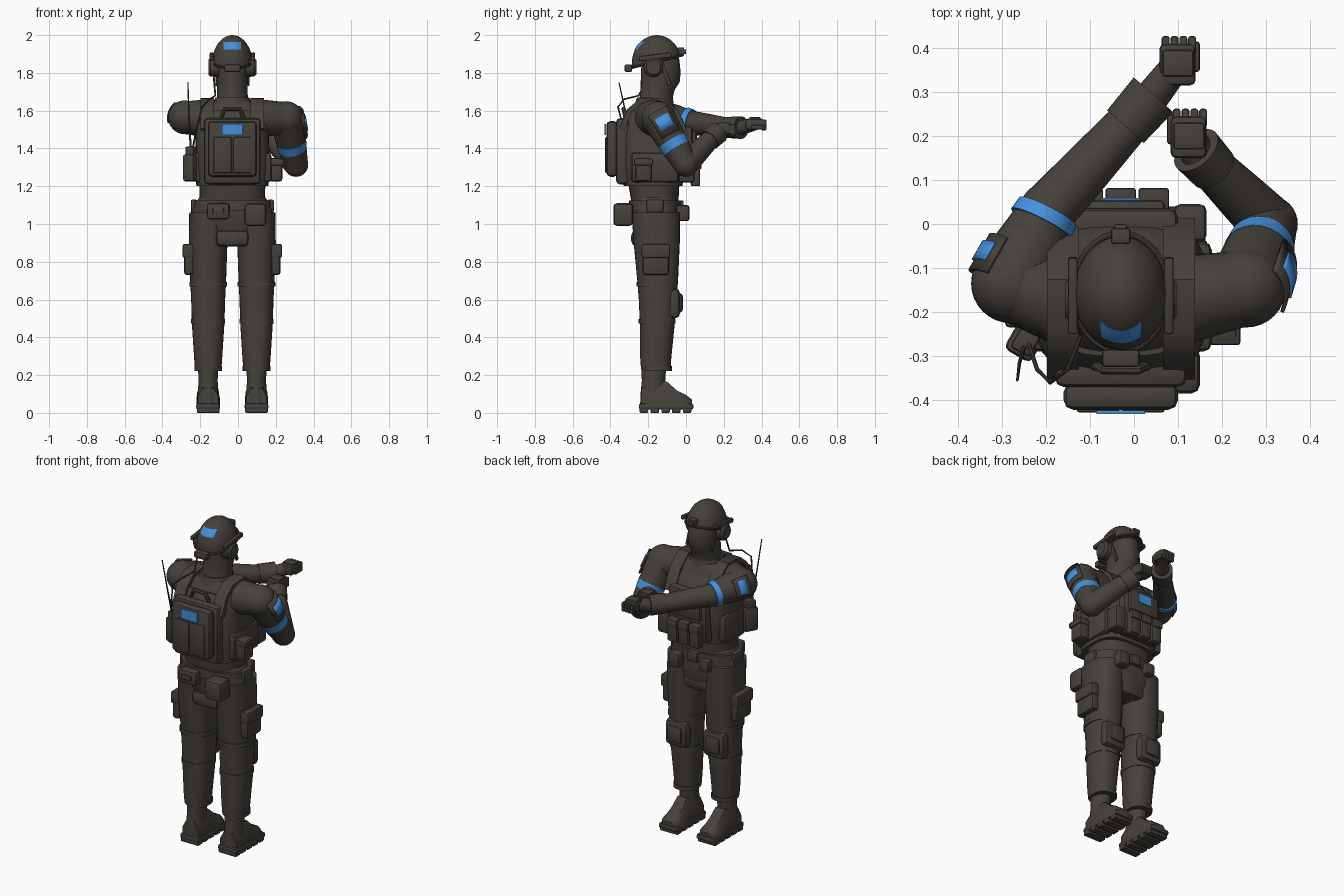
import bpy, bmesh, math
from mathutils import Vector, Matrix

cube = bpy.data.objects.get("Cube")
if cube:
    bpy.data.objects.remove(cube)

C = -0.03  # centre line of the body


def material(name, rgb):
    m = bpy.data.materials.new(name)
    m.use_nodes = True
    m.diffuse_color = (*rgb, 1)
    bsdf = m.node_tree.nodes["Principled BSDF"]
    bsdf.inputs["Base Color"].default_value = (*rgb, 1)
    bsdf.inputs["Roughness"].default_value = 0.8
    return m


DARK = material("dark olive brown", (0.06, 0.052, 0.043))
BLUE = material("marker blue", (0.06, 0.28, 0.72))


def finish(name, bm, mat=DARK):
    bmesh.ops.recalc_face_normals(bm, faces=bm.faces[:])
    mesh = bpy.data.meshes.new(name)
    bm.to_mesh(mesh)
    bm.free()
    mesh.materials.append(mat)
    ob = bpy.data.objects.new(name, mesh)
    bpy.context.collection.objects.link(ob)
    bpy.ops.object.select_all(action="DESELECT")
    bpy.context.view_layer.objects.active = ob
    ob.select_set(True)
    bpy.ops.object.shade_smooth_by_angle(angle=math.radians(40))
    return ob


def box(name, xs, ys, zs, bevel=0.01, rot=(0, 0, 0), mat=DARK):
    """Bevelled block given by its extents, turned about its centre."""
    bm = bmesh.new()
    bmesh.ops.create_cube(bm, size=1)
    spans = (xs, ys, zs)
    bmesh.ops.scale(bm, vec=[abs(b - a) for a, b in spans], verts=bm.verts)
    if bevel:
        bmesh.ops.bevel(bm, geom=bm.edges[:], offset=bevel, segments=2, profile=0.5, affect="EDGES")
    for axis, angle in zip("XYZ", rot):
        bmesh.ops.rotate(bm, matrix=Matrix.Rotation(math.radians(angle), 3, axis), verts=bm.verts)
    bmesh.ops.translate(bm, vec=[(a + b) / 2 for a, b in spans], verts=bm.verts)
    return finish(name, bm, mat)


def skin(name, rings, closed=True, mat=DARK):
    """Join equal rings of points into a surface."""
    bm = bmesh.new()
    rows = [[bm.verts.new(p) for p in ring] for ring in rings]
    n = len(rows[0])
    for a, b in zip(rows, rows[1:]):
        for i in range(n if closed else n - 1):
            j = (i + 1) % n
            bm.faces.new((a[i], a[j], b[j], b[i]))
    if closed:
        bm.faces.new(rows[0])
        bm.faces.new(rows[-1])
    return finish(name, bm, mat)


def loft(name, x, sections, power=2.0, sides=32):
    """Stack of rounded sections: height, centre y, half width, half depth."""
    def spread(v):
        return math.copysign(abs(v) ** (2 / power), v)
    turns = [math.tau * i / sides for i in range(sides)]
    return skin(name, [[(x + rx * spread(math.cos(t)), cy + ry * spread(math.sin(t)), z)
                        for t in turns] for z, cy, rx, ry in sections])


def tube(name, path, radii, sides=24, arc=None, mat=DARK):
    """Tube along a path; an arc (middle direction, half angle) gives a curved plate."""
    pts = [Vector(p) for p in path]
    rings = []
    for i, p in enumerate(pts):
        d = (pts[min(i + 1, len(pts) - 1)] - pts[max(i - 1, 0)]).normalized()
        ref = Vector(arc[0]) if arc else Vector((0.3, 0.1, 1))
        u = (ref - d * ref.dot(d)).normalized()
        v = d.cross(u)
        if arc:
            turns = [arc[1] * (2 * k / sides - 1) for k in range(sides + 1)]
        else:
            turns = [math.tau * k / sides for k in range(sides)]
        rings.append([p + radii[i] * (u * math.cos(t) + v * math.sin(t)) for t in turns])
    ob = skin(name, rings, arc is None, mat)
    if arc:
        solid = ob.modifiers.new("thickness", "SOLIDIFY")
        solid.thickness = 0.008
        solid.offset = 0
    return ob


def ball(name, centre, size, cut=None):
    bm = bmesh.new()
    bmesh.ops.create_uvsphere(bm, u_segments=32, v_segments=20, radius=1)
    bmesh.ops.scale(bm, vec=size, verts=bm.verts)
    bmesh.ops.translate(bm, vec=centre, verts=bm.verts)
    if cut:
        geom = bm.verts[:] + bm.edges[:] + bm.faces[:]
        res = bmesh.ops.bisect_plane(bm, geom=geom, plane_co=cut[0], plane_no=cut[1], clear_inner=True)
        edges = [e for e in res["geom_cut"] if isinstance(e, bmesh.types.BMEdge)]
        bmesh.ops.edgeloop_fill(bm, edges=edges)
    return finish(name, bm)


# Head, helmet and headset
loft("head_and_neck", C, [(1.58, -.17, .1, .1), (1.66, -.16, .083, .087), (1.71, -.15, .08, .09),
     (1.75, -.137, .082, .103), (1.8, -.133, .085, .105), (1.87, -.135, .085, .1), (1.93, -.14, .06, .08)])
HC, HR = (C, -.155, 1.85), (.107, .132, .15)
ball("helmet", HC, HR, ((C, -.155, 1.855), (0, -.25, 1)))
tube("helmet_rim", [(C + .108 * math.cos(t), -.155 + .134 * math.sin(t), 1.86 + .033 * math.sin(t))
     for t in [math.tau * i / 32 for i in range(33)]], [.007] * 33, 8)
box("helmet_front_mount", (C - .022, C + .022), (-.045, -.01), (1.89, 1.935), .006)
box("helmet_front_lamp", (C - .014, C + .014), (-.02, .0), (1.9, 1.925), .004)
box("helmet_rear_pack", (C - .043, C + .043), (-.325, -.285), (1.805, 1.845), .008)
rows = [[(x, HC[1] - 1.025 * HR[1] * math.sqrt(1 - ((x - C) / HR[0]) ** 2 - ((z - HC[2]) / HR[2]) ** 2), z)
         for x in [C - .046 + .0115 * i for i in range(9)]] for z in (1.925, 1.938, 1.951, 1.964)]
skin("helmet_patch", rows, False, BLUE)
for s, side in ((-1, "right"), (1, "left")):
    tube(side + "_ear_cup", [(C + s * d, -.172, 1.83) for d in (.07, .115, .127)], [.052, .05, .038])
    box(side + "_helmet_rail", (C + s * .098, C + s * .12), (-.25, -.075), (1.872, 1.898), .006, (7, 0, 0))
    box(side + "_chin_strap", (C + s * .079, C + s * .09), (-.12, -.1), (1.73, 1.87), .003, (20, 0, 0))

# Torso, collar and vest
loft("torso", C, [(1.12, -.165, .172, .125), (1.21, -.17, .175, .135), (1.4, -.165, .19, .16),
     (1.53, -.17, .2, .15), (1.6, -.17, .17, .12), (1.65, -.165, .1, .09)], 2.6)
loft("vest", C, [(1.2, -.175, .19, .155), (1.3, -.17, .2, .17), (1.46, -.165, .193, .18),
     (1.56, -.175, .165, .155), (1.6, -.18, .15, .12)], 3.4)
loft("collar", C, [(1.6, -.17, .12, .11), (1.67, -.165, .09, .095)])
box("rear_plate", (C - .15, C + .15), (-.37, -.3), (1.21, 1.56), .02)
box("backpack", (C - .13, C + .13), (-.422, -.36), (1.25, 1.545), .022)
for s in (-1, 1):
    box("backpack_panel", (C + s * .004, C + s * .1), (-.428, -.41), (1.27, 1.46), .006)
box("backpack_patch", (C - .055, C + .055), (-.431, -.424), (1.47, 1.53), 0, mat=BLUE)
tube("carry_handle", [(C - .06, -.32, 1.56), (C - .04, -.33, 1.61), (C + .04, -.33, 1.61), (C + .06, -.32, 1.56)],
     [.012] * 4, 8)
box("front_plate", (C - .13, C + .13), (-.04, .035), (1.22, 1.52), .02)
box("chest_admin_pouch", (C - .1, C + .1), (.02, .055), (1.36, 1.49), .012)
box("chest_patch", (C - .045, C + .045), (.053, .059), (1.42, 1.475), 0, mat=BLUE)
for k in (-1, 0, 1):
    x = C + k * .075
    box("magazine_pouch", (x - .033, x + .033), (.025, .075), (1.2, 1.335), .01)
    box("magazine_flap", (x - .035, x + .035), (.03, .082), (1.29, 1.34), .007)
box("utility_pouch", (.09, .165), (-.04, .045), (1.22, 1.36), .015)
for s, side in ((-1, "right"), (1, "left")):
    strap = [(-.34, 1.5), (-.3, 1.6), (-.24, 1.65), (-.13, 1.655), (-.05, 1.59), (.0, 1.47)]
    rings = []
    for i, (y, z) in enumerate(strap):
        a, b = strap[max(i - 1, 0)], strap[min(i + 1, 5)]
        n = Vector((0, a[1] - b[1], b[0] - a[0])).normalized() * .014
        mid = Vector((C + s * .132, y, z))
        w = Vector((.036, 0, 0))
        rings.append([mid - w - n, mid + w - n, mid + w + n, mid - w + n])
    skin(side + "_shoulder_strap", rings)
    box(side + "_cummerbund", (C + s * .15, C + s * .207), (-.29, -.04), (1.22, 1.38), .02)
box("left_side_pouch", (.165, .235), (-.27, -.18), (1.225, 1.35), .014)
box("left_pouch_flap", (.17, .242), (-.275, -.175), (1.31, 1.345), .007)

# Radio on the right side
box("radio_pouch", (-.28, -.21), (-.305, -.22), (1.225, 1.37), .014, (0, 0, -30))
box("radio", (-.27, -.22), (-.295, -.235), (1.35, 1.41), .008, (0, 0, -30))
tube("antenna", [(-.25, -.28, 1.4), (-.26, -.315, 1.57), (-.265, -.355, 1.75)], [.006, .004, .003], 8)
tube("radio_cable", [(-.24, -.27, 1.4), (-.22, -.33, 1.5), (-.19, -.36, 1.62), (-.15, -.33, 1.66),
     (-.12, -.25, 1.68), (-.13, -.19, 1.8)], [.005] * 6, 8)

# Hips, belt and belt pouches
loft("hips", C, [(.88, -.155, .07, .1), (.95, -.155, .16, .12), (1.03, -.16, .225, .13),
     (1.08, -.165, .215, .13), (1.14, -.165, .175, .125)], 2.4)
loft("belt", C, [(1.07, -.165, .21, .137), (1.125, -.165, .205, .137)], 2.6)
box("crotch_flap", (C - .09, C + .09), (-.29, -.04), (.88, .97), .03)
box("belt_buckle", (C - .035, C + .035), (-.04, -.012), (1.065, 1.125), .008)
box("rear_medical_pouch", (-.165, -.045), (-.345, -.285), (1.025, 1.11), .015)
box("medical_pouch_latch", (-.135, -.075), (-.355, -.335), (1.055, 1.085), .005)
box("rear_belt_pouch", (.035, .15), (-.385, -.28), (.99, 1.11), .02)
box("front_belt_pouch", (.04, .11), (-.05, .018), (1.015, 1.1), .012)
box("front_belt_pouch", (-.15, -.09), (-.05, .005), (1.03, 1.1), .012)
for s in (-1, 1):
    box("belt_side_pouch", (C + s * .185, C + s * .22), (-.21, -.12), (1.06, 1.13), .01)

# Legs, knee pads and boots
for s, side in ((-1, "right"), (1, "left")):
    x = C + s * .128
    loft(side + "_leg", x, [(.23, -.16, .07, .078), (.3, -.16, .075, .083), (.47, -.152, .086, .092),
         (.6, -.15, .09, .1), (.7, -.15, .095, .108), (.9, -.155, .102, .122), (1.06, -.16, .1, .128)], 2.3)
    for z, r in ((.235, .073), (.485, .09), (.68, .1)):
        loft(side + "_trouser_cuff", x, [(z - .012, -.153, r, r * 1.08), (z + .012, -.153, r, r * 1.08)], 2.3)
    box(side + "_knee_pad", (x - .075, x + .075), (-.1, -.03), (.5, .66), .03)
    box(side + "_knee_cap", (x - .05, x + .05), (-.06, -.016), (.53, .635), .02)
    out = C + s * .205
    box(side + "_thigh_pouch", (out, out + s * .05), (-.23, -.09), (.73, .87), .014)
    box(side + "_thigh_flap", (out, out + s * .058), (-.235, -.085), (.82, .895), .01)
    loft(side + "_boot_shaft", x, [(.03, -.175, .058, .068), (.1, -.175, .056, .066),
         (.17, -.172, .05, .062), (.25, -.17, .055, .066)])
    foot = [(-.235, .055, .13), (-.17, .058, .17), (-.1, .056, .165), (-.05, .062, .12),
            (.0, .062, .095), (.032, .045, .07)]
    skin(side + "_boot", [[(x - w, y, .03), (x + w, y, .03), (x + w, y, h * .65), (x + w * .55, y, h),
                           (x - w * .55, y, h), (x - w, y, h * .65)] for y, w, h in foot])
    box(side + "_sole", (x - .064, x + .064), (-.25, .04), (.018, .05), .012)
    for k in range(5):
        y = -.245 + k * .057
        box(side + "_tread", (x - .06, x + .06), (y, y + .045), (0, .03), .005)

# Arms, with joints in order: chest, shoulder, elbow, wrist
arms = {"right": ((-.17, -.17, 1.56), (-.28, -.135, 1.565), (-.195, .03, 1.535), (.03, .275, 1.505), (.1, .365, 1.53)),
        "left": ((.12, -.17, 1.56), (.255, -.145, 1.56), (.307, .0, 1.315), (.145, .16, 1.48), (.125, .2, 1.505))}
for side, joints in arms.items():
    s = 1 if side == "left" else -1
    chest, shoulder, elbow, wrist, hand = [Vector(p) for p in joints]
    tube(side + "_shoulder_yoke", [chest, shoulder], [.1, .085])
    ball(side + "_shoulder", shoulder, (.09, .09, .09))
    tube(side + "_upper_arm", [shoulder, shoulder.lerp(elbow, .5), elbow], [.089, .08, .064])
    ball(side + "_elbow", elbow, (.065, .065, .065))
    tube(side + "_forearm", [elbow, elbow.lerp(wrist, .4), wrist], [.064, .058, .047])
    tube(side + "_glove_cuff", [elbow.lerp(wrist, .78), wrist.lerp(hand, .2)], [.056, .06])
    t = .5 if s > 0 else .82
    tube(side + "_arm_band", [shoulder.lerp(elbow, t), shoulder.lerp(elbow, t + .17)], [.087 - .012 * t, .082 - .012 * t],
         mat=BLUE)
    outward = (s, 0, .35)
    tube(side + "_patch_backing", [shoulder.lerp(elbow, -.08), shoulder.lerp(elbow, .42)], [.096, .091], 12, (outward, .62))
    tube(side + "_arm_patch", [shoulder.lerp(elbow, .05), shoulder.lerp(elbow, .3)], [.1, .098], 12, (outward, .42), BLUE)

    # Gloved hand with curled fingers
    tube(side + "_wrist", [wrist, hand], [.04, .034])
    hx, hy, hz = hand
    box(side + "_palm", (hx - .042, hx + .04), (hy - .05, hy + .045), (hz - .03, hz + .028), .012)
    box(side + "_knuckle_guard", (hx - .035, hx + .035), (hy - .03, hy + .03), (hz + .02, hz + .036), .006)
    for k in range(4):
        x = hx - .028 + k * .02
        box(side + "_finger", (x - .009, x + .009), (hy + .02, hy + .062), (hz - .01, hz + .022), .006)
        box(side + "_fingertip", (x - .009, x + .009), (hy + .035, hy + .06), (hz - .035, hz), .006)
    box(side + "_thumb", (hx - s * .05, hx - s * .028), (hy - .02, hy + .05), (hz - .03, hz - .005), .008)
